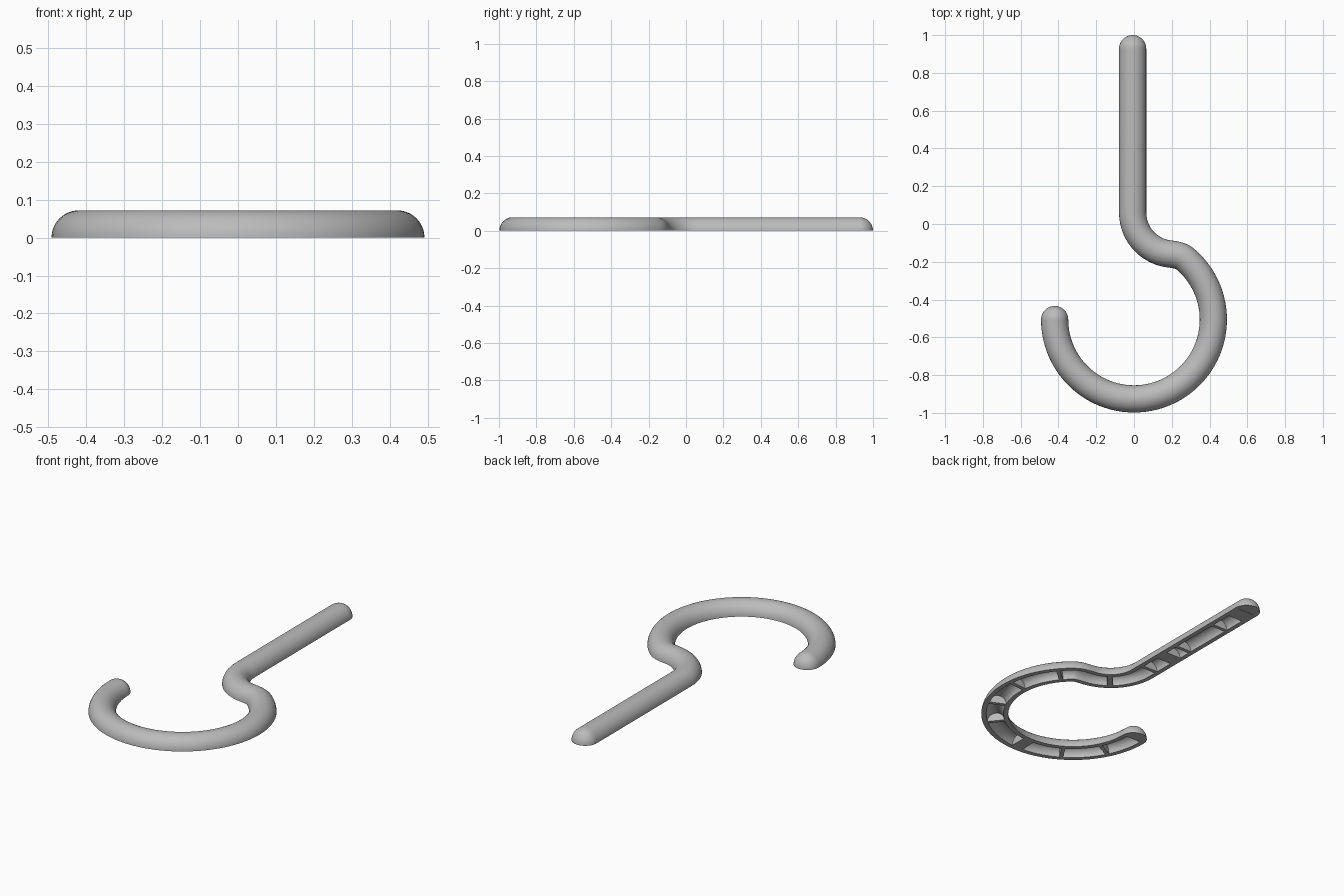
import bpy
import bmesh
from math import sin, cos, pi, radians
from mathutils import Vector
from mathutils.geometry import interpolate_bezier

old = bpy.data.objects.get("Cube")
if old:
    bpy.data.objects.remove(old, do_unlink=True)

R, INNER = 0.072, 0.046              # rod radius and hollow radius
RING, RING_C = 0.42, Vector((0, -0.506, 0))
SHANK_X, SHANK_TOP = -0.007, 0.928

grey = bpy.data.materials.new("plain grey")
grey.use_nodes = True
colour = (0.5, 0.5, 0.5, 1)
grey.diffuse_color = colour
grey.node_tree.nodes["Principled BSDF"].inputs["Base Color"].default_value = colour


def on_arc(centre, radius, degrees):
    a = radians(degrees)
    return centre + Vector((cos(a), sin(a), 0)) * radius


def half_circle(centre, direction, radius, steps=24):
    """Upright half circle across the rod direction."""
    side = Vector((direction.y, -direction.x, 0)).normalized()
    return [centre + side * (radius * cos(pi * i / steps))
            + Vector((0, 0, radius * sin(pi * i / steps))) for i in range(steps + 1)]


def loft(name, rings):
    """Join closed rings of equal size into a solid part."""
    bm = bmesh.new()
    rows = [[bm.verts.new(p) for p in ring] for ring in rings]
    n = len(rows[0])
    for a, b in zip(rows, rows[1:]):
        for i in range(n):
            j = (i + 1) % n
            bm.faces.new((a[i], a[j], b[j], b[i]))
    bm.faces.new(rows[0])
    bm.faces.new(rows[-1][::-1])
    bmesh.ops.recalc_face_normals(bm, faces=bm.faces)
    mesh = bpy.data.meshes.new(name)
    bm.to_mesh(mesh)
    bm.free()
    mesh.materials.append(grey)
    obj = bpy.data.objects.new(name, mesh)
    bpy.context.collection.objects.link(obj)
    bpy.ops.object.select_all(action='DESELECT')
    obj.select_set(True)
    bpy.context.view_layer.objects.active = obj
    bpy.ops.object.shade_smooth_by_angle(angle=radians(35))
    return obj


# Centre line: straight shank, neck bend, blend, then open ring
bend_r = 0.22
bend_c = Vector((SHANK_X + bend_r, 0.06, 0))
path = [Vector((SHANK_X, SHANK_TOP, 0))]
path += [on_arc(bend_c, bend_r, 180 + 74 * i / 16) for i in range(17)]
start, end = path[-1], on_arc(RING_C, RING, 50)
heading_a = Vector((cos(radians(-16)), sin(radians(-16)), 0))
heading_b = Vector((cos(radians(-40)), sin(radians(-40)), 0))
path += interpolate_bezier(start, start + heading_a * 0.04,
                           end - heading_b * 0.04, end, 8)[1:]
path += [on_arc(RING_C, RING, 50 - 230 * i / 64) for i in range(1, 65)]

# Hollow half-round rod, open underneath
down, up = Vector((0, -1, 0)), Vector((0, 1, 0))
shell = []
for i, p in enumerate(path):
    if i < 2:
        d = down
    elif i == len(path) - 1:
        d = up
    else:
        d = path[i + 1] - path[i - 1]
    shell.append(half_circle(p, d, R) + half_circle(p, d, INNER)[::-1])
loft("hook_shell", shell)

# Rounded solid ends
for name, p in (("shank_tip", path[0]), ("hook_tip", path[-1])):
    angles = [radians(88 * i / 12) for i in range(13)]
    loft(name, [half_circle(p + up * (R * sin(a)), up, R * cos(a)) for a in angles])


# Cross ribs inside the hollow
def rib(name, centre, direction, thickness):
    half = direction.normalized() * (thickness / 2)
    loft(name, [half_circle(centre + s * half, direction, INNER + 0.004) for s in (-1, 1)])


for y, thick in ((0.88, 0.09), (0.70, 0.02), (0.40, 0.02), (0.28, 0.08), (0.12, 0.02)):
    rib("shank_rib", Vector((SHANK_X, y, 0)), up, thick)
rib("neck_rib", path[12], path[13] - path[11], 0.03)
for angle, thick in ((40, 0.02), (5, 0.02), (-25, 0.02), (-51, 0.02),
                     (-90, 0.07), (-122, 0.02), (-153, 0.02)):
    rib("ring_rib", on_arc(RING_C, RING, angle),
        Vector((-sin(radians(angle)), cos(radians(angle)), 0)), thick)
